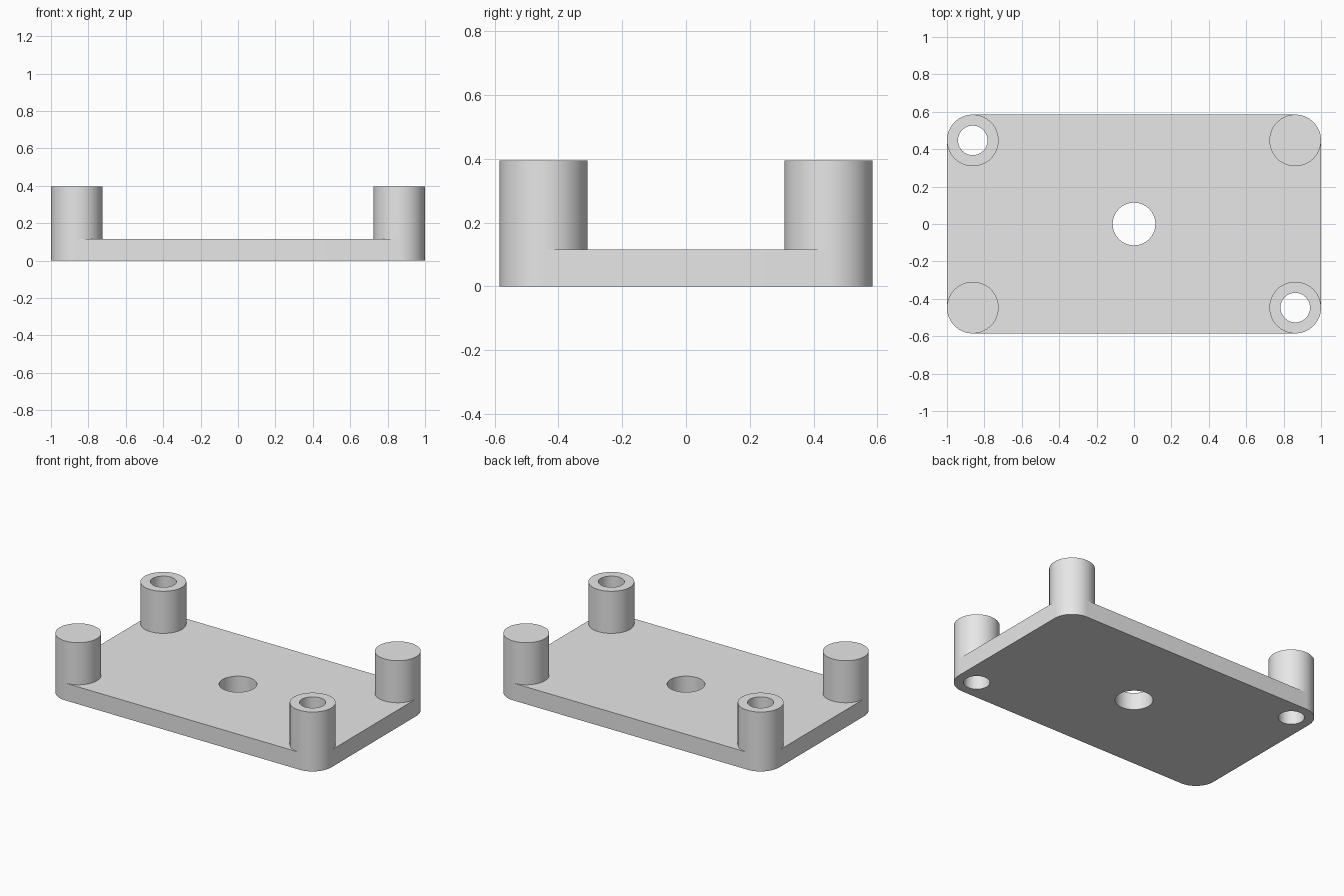
import bpy
import bmesh
from math import sin, cos, pi, radians

cube = bpy.data.objects.get("Cube")
if cube:
    bpy.data.objects.remove(cube, do_unlink=True)

HALF_X, HALF_Y = 1.0, 0.585
PLATE_TOP, POST_TOP = 0.115, 0.395
POST_R, BORE_R, CENTRE_R = 0.138, 0.079, 0.114
PX, PY = HALF_X - POST_R, HALF_Y - POST_R
SEGMENTS = 64

grey = bpy.data.materials.new("light_grey")
grey.use_nodes = True
grey.diffuse_color = (0.8, 0.8, 0.8, 1)
grey.node_tree.nodes["Principled BSDF"].inputs["Base Color"].default_value = (0.8, 0.8, 0.8, 1)


def arc(cx, cy, r, start=0.0, sweep=2 * pi, n=SEGMENTS):
    return [(cx + r * cos(start + sweep * i / n), cy + r * sin(start + sweep * i / n))
            for i in range(n)]


def extrude_loops(name, loops, z0, z1, open_bottom=False):
    """Fill an outline with holes and raise it from z0 to z1."""
    bm = bmesh.new()
    edges = []
    for loop in loops:
        vs = [bm.verts.new((x, y, z0)) for x, y in loop]
        edges += [bm.edges.new((v, vs[i - 1])) for i, v in enumerate(vs)]
    bmesh.ops.triangle_fill(bm, edges=edges, use_beauty=True, normal=(0, 0, 1))
    base = bm.faces[:]
    raised = bmesh.ops.extrude_face_region(bm, geom=base, use_keep_orig=True)
    for v in (g for g in raised["geom"] if isinstance(g, bmesh.types.BMVert)):
        v.co.z = z1
    bmesh.ops.recalc_face_normals(bm, faces=bm.faces[:])
    if open_bottom:
        bottom = [f for f in bm.faces if all(abs(v.co.z - z0) < 1e-5 for v in f.verts)]
        bmesh.ops.delete(bm, geom=bottom, context='FACES')
    mesh = bpy.data.meshes.new(name)
    bm.to_mesh(mesh)
    bm.free()
    mesh.materials.append(grey)
    obj = bpy.data.objects.new(name, mesh)
    bpy.context.collection.objects.link(obj)
    bpy.ops.object.select_all(action='DESELECT')
    obj.select_set(True)
    bpy.context.view_layer.objects.active = obj
    bpy.ops.object.shade_smooth_by_angle(angle=radians(30))
    return obj


# Base plate: rounded corners, centre hole and two corner bores
corners = [(PX, PY), (-PX, PY), (-PX, -PY), (PX, -PY)]
outline = []
for i, (x, y) in enumerate(corners):
    n = SEGMENTS // 4
    outline += arc(x, y, POST_R, i * pi / 2, pi / 2 * (n + 1) / n, n + 1)
bored = [c for c in corners if c[0] * c[1] < 0]
extrude_loops("base_plate",
              [outline, arc(0, 0, CENTRE_R)] + [arc(x, y, BORE_R) for x, y in bored],
              0, PLATE_TOP)

# Corner posts: solid on one diagonal, hollow on the other
for x, y in corners:
    name = ("back" if y > 0 else "front") + ("_left" if x > 0 else "_right") + "_post"
    loops = [arc(x, y, POST_R)]
    if (x, y) in bored:
        loops.append(arc(x, y, BORE_R))
    extrude_loops(name, loops, PLATE_TOP, POST_TOP, open_bottom=True)
